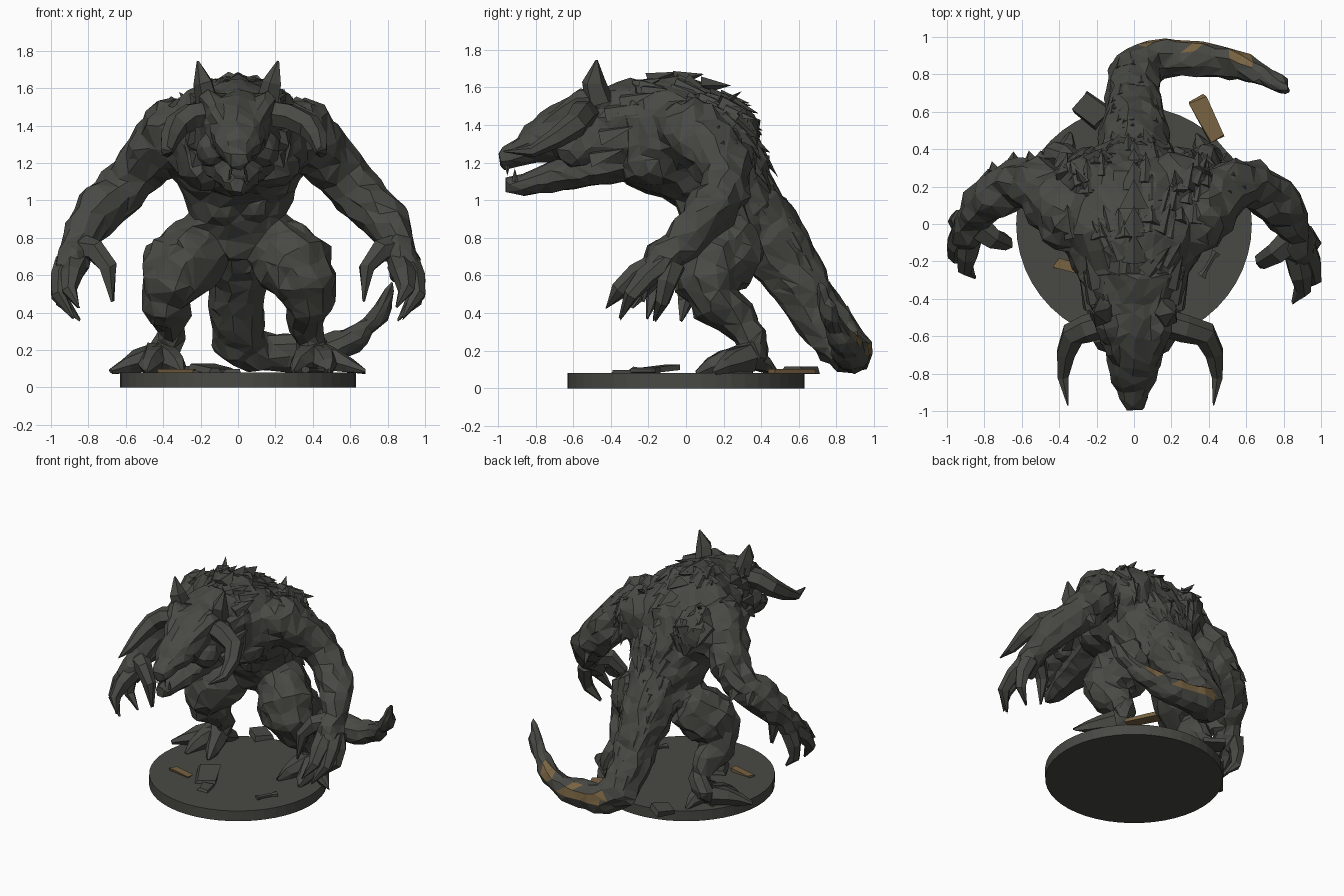
import bpy, bmesh, math, random
from mathutils import Vector, Matrix, noise

if "Cube" in bpy.data.objects:
    bpy.data.objects.remove(bpy.data.objects["Cube"])

random.seed(7)


def material(name, rgb):
    m = bpy.data.materials.new(name)
    m.diffuse_color = (*rgb, 1)
    m.use_nodes = True
    m.node_tree.nodes["Principled BSDF"].inputs["Base Color"].default_value = m.diffuse_color
    return m


GREY = material("dark_grey", (0.066, 0.066, 0.058))
BROWN = material("rust_brown", (0.19, 0.125, 0.055))


def finish(bm, name, mat=GREY):
    bmesh.ops.recalc_face_normals(bm, faces=bm.faces)
    me = bpy.data.meshes.new(name)
    bm.to_mesh(me)
    bm.free()
    ob = bpy.data.objects.new(name, me)
    bpy.context.collection.objects.link(ob)
    me.materials.append(mat)
    return ob


def tube(bm, pts, n=8, ref=(1, 0, 0)):
    """Closed tube through points (x, y, z, half_width[, half_height])."""
    cs = [Vector(p[:3]) for p in pts]
    side, rings = Vector(ref), []
    for i, p in enumerate(pts):
        t = (cs[min(i + 1, len(cs) - 1)] - cs[max(i - 1, 0)]).normalized()
        side = (side - t * side.dot(t)).normalized()
        up = t.cross(side)
        ring = []
        for k in range(n):
            a = 2 * math.pi * (k + 0.5) / n
            ring.append(bm.verts.new(cs[i] + side * p[3] * math.cos(a) + up * p[-1] * math.sin(a)))
        rings.append(ring)
    for r, q in zip(rings, rings[1:]):
        for k in range(n):
            bm.faces.new((r[k], r[(k + 1) % n], q[(k + 1) % n], q[k]))
    bm.faces.new(rings[0][::-1])
    bm.faces.new(rings[-1])


def blob(bm, c, r):
    bmesh.ops.create_icosphere(bm, subdivisions=2, radius=1,
                               matrix=Matrix.Translation(c) @ Matrix.Diagonal((*r, 1)))


def spike(bm, base, direction, length, width, normal):
    """Flat four-sided tuft or thorn."""
    d, nrm = Vector(direction).normalized(), Vector(normal)
    s = d.cross(nrm).normalized()
    u, b = s.cross(d).normalized(), Vector(base)
    ring = [bm.verts.new(b + o) for o in (s * width, u * width * .6, -s * width, -u * width * .6)]
    tip = bm.verts.new(b + d * length)
    for k in range(4):
        bm.faces.new((ring[k], ring[(k + 1) % 4], tip))
    bm.faces.new(ring[::-1])


def flip(pts, s):
    return [(p[0] * s, *p[1:]) for p in pts]


def bake(ob):
    dg = bpy.context.evaluated_depsgraph_get()
    me = bpy.data.meshes.new_from_object(ob.evaluated_get(dg))
    ob.modifiers.clear()
    ob.data = me


def sculpt(ob, voxel, target, amount):
    """Fuse the overlapping shapes, crumple them, and cut down to facets."""
    m = ob.modifiers.new("fuse", 'REMESH')
    m.mode, m.voxel_size = 'VOXEL', voxel
    bake(ob)
    normals = [v.normal.copy() for v in ob.data.vertices]
    for v, nr in zip(ob.data.vertices, normals):
        v.co += nr * amount * (noise.noise(v.co * 8) + 0.5 * noise.noise(v.co * 16))
    m = ob.modifiers.new("facets", 'DECIMATE')
    m.ratio = min(1, target / (2 * len(ob.data.polygons)))
    bake(ob)
    ob.data.materials.clear()
    ob.data.materials.append(GREY)
    ob.data.polygons.foreach_set("use_smooth", [False] * len(ob.data.polygons))
    ob.data.update()


def arm_path(pts, s):
    # the left arm is held a little further back
    return [(p[0] * s, p[1] + (0 if s > 0 else .12 * max(0, (1.1 - p[2]) / .6)), *p[2:]) for p in pts]


# Round base
bm = bmesh.new()
bmesh.ops.create_cone(bm, cap_ends=True, segments=48, radius1=.63, radius2=.63, depth=.08,
                      matrix=Matrix.Translation((0, 0, .04)))
finish(bm, "base_disc")

# Torso, arms and legs
bm = bmesh.new()
tube(bm, [(0, -.32, 1.35, .29, .27), (0, -.1, 1.35, .39, .33), (0, .08, 1.28, .41, .33),
          (0, .2, 1.08, .31, .27), (0, .27, .9, .25, .24), (0, .33, .76, .21, .2)], 12)
for s in (1, -1):
    blob(bm, (.17 * s, -.2, 1.2), (.17, .14, .14))      # chest
    blob(bm, (.35 * s, .04, 1.36), (.17, .2, .19))      # shoulder
    blob(bm, (.24 * s, .22, 1.33), (.18, .17, .2))      # shoulder blade
    blob(bm, (.08 * s, .03, .98), (.1, .08, .1))        # belly
    tube(bm, arm_path([(.3, .02, 1.35, .17), (.42, .11, 1.29, .17), (.54, .22, 1.15, .145),
                       (.64, .21, 1.04, .13), (.73, .14, .96, .135), (.82, .04, .85, .115),
                       (.87, -.05, .75, .09), (.88, -.12, .68, .1), (.88, -.18, .61, .085)], s), 9, (0, 1, 0))
    tube(bm, flip([(.15, .3, .79, .16), (.23, .22, .73, .19), (.31, .15, .65, .215), (.365, .12, .54, .17),
                   (.385, .16, .45, .13), (.36, .27, .37, .1), (.37, .35, .27, .08),
                   (.4, .35, .18, .085), (.43, .29, .13, .065)], s), 10)
body = finish(bm, "body")
sculpt(body, .022, 2000, .024)

# Tail with rusty patches along the outside of the bend
bm = bmesh.new()
tube(bm, [(0, .3, .95, .22), (0, .45, .78, .2), (0, .58, .6, .165), (0, .7, .4, .15), (.01, .81, .25, .145),
          (.12, .88, .19, .115), (.3, .89, .18, .1), (.5, .865, .2, .085), (.65, .815, .28, .07),
          (.76, .755, .4, .05), (.83, .71, .57, .012)], 9)
tail = finish(bm, "tail")
sculpt(tail, .018, 700, .02)
tail.data.materials.append(BROWN)
for f in tail.data.polygons:
    c = f.center
    if (.06 < c.x < .4 and f.normal.y > .6 and .16 < c.z < .28) or \
            (.53 < c.x < .62 and f.normal.y > .3 and f.normal.z > .2):
        f.material_index = 1

# Head: skull, brows and cheeks
bm = bmesh.new()
tube(bm, [(0, -.25, 1.37, .31, .28), (0, -.45, 1.36, .24, .25), (0, -.6, 1.365, .185, .2),
          (0, -.73, 1.335, .145, .145), (0, -.87, 1.26, .1, .085), (0, -.985, 1.215, .045, .05)], 10)
for s in (1, -1):
    tube(bm, flip([(.05, -.84, 1.32, .035), (.1, -.7, 1.44, .05), (.15, -.55, 1.53, .06), (.17, -.42, 1.55, .05)], s), 6)
    blob(bm, (.14 * s, -.58, 1.27), (.08, .12, .1))
sculpt(finish(bm, "head"), .016, 600, .018)

# Lower jaw
bm = bmesh.new()
tube(bm, [(0, -.3, 1.22, .22, .12), (0, -.55, 1.16, .16, .1), (0, -.74, 1.12, .115, .085),
          (0, -.87, 1.08, .075, .06), (0, -.96, 1.08, .045, .045)], 8)
sculpt(finish(bm, "lower_jaw"), .016, 220, .012)

# Teeth, ears and horns
bm = bmesh.new()
for s in (1, -1):
    spike(bm, (.035 * s, -.95, 1.19), (0, 0, -1), .06, .016, (s, 0, 0))
    spike(bm, (.045 * s, -.91, 1.1), (0, 0, 1), .07, .018, (s, 0, 0))
finish(bm, "teeth")

bm = bmesh.new()
for s in (1, -1):
    tube(bm, flip([(.16, -.46, 1.52, .065, .08), (.185, -.49, 1.63, .055, .065), (.215, -.475, 1.745, .006)], s), 5)
finish(bm, "ears")

bm = bmesh.new()
for s in (1, -1):
    ox = .06 if s < 0 else 0
    tube(bm, [(s * (x - ox * k), y, z, r) for x, y, z, r, k in (
        (.13, -.52, 1.47, .075, 0), (.27, -.56, 1.45, .075, .3), (.38, -.59, 1.4, .07, .9),
        (.43, -.69, 1.33, .055, 1.1), (.445, -.82, 1.26, .033, 1.1), (.425, -.97, 1.26, .004, 1.2))], 6, (0, 0, 1))
finish(bm, "horns")

# Fingers and toes with hooked claws
bm = bmesh.new()
fingers = [[(.91, -.11, .67, .07), (.95, -.21, .59, .06), (.96, -.29, .5, .045), (.88, -.35, .37, .006)],
           [(.87, -.15, .66, .07), (.89, -.27, .6, .06), (.9, -.35, .52, .045), (.85, -.42, .43, .006)],
           [(.91, -.07, .66, .07), (.945, -.1, .56, .055), (.94, -.13, .46, .042), (.85, -.17, .36, .006)],
           [(.84, -.08, .74, .08), (.76, -.15, .73, .065), (.69, -.19, .64, .05), (.67, -.23, .46, .006)]]
toes = [[(.4, .33, .16, .09), (.35, .22, .14, .07), (.32, .14, .115, .05), (.3, .06, .085, .01)],
        [(.43, .33, .16, .09), (.46, .2, .14, .07), (.48, .13, .115, .05), (.49, .06, .085, .01)],
        [(.44, .33, .16, .08), (.53, .25, .14, .065), (.6, .2, .115, .045), (.68, .15, .085, .01)],
        [(.38, .36, .16, .07), (.35, .43, .12, .045), (.34, .48, .085, .01)]]
for s in (1, -1):
    for f in fingers:
        tube(bm, arm_path(f, s), 6, (0, 1, 0))
    for t in toes:
        tube(bm, flip(t, s), 6, (0, 0, 1))
for v in bm.verts:
    v.co += Vector([random.uniform(-.007, .007) for _ in range(3)])
finish(bm, "claws")

# Shaggy overlapping tufts on the back, shoulders and neck
bm = bmesh.new()
back = [f for f in body.data.polygons
        if f.center.z > 1.0 and f.center.y > -.3 and abs(f.center.x) < .4
        and f.normal.y * .8 + f.normal.z > .3]
for f in random.sample(back, min(70, len(back))):
    nr = f.normal
    flow = Vector((f.center.x * .4, 1, -.7))
    flow = (flow - nr * flow.dot(nr)).normalized()
    spike(bm, f.center - nr * .02 - flow * .05, flow + nr * .12, random.uniform(.13, .2),
          random.uniform(.05, .075), nr)
# A few tufts down the elbows and the tail root
rest = [f for f in body.data.polygons if .5 < abs(f.center.x) < .8 and f.center.z > .95 and f.normal.y > .3]
rest += [f for f in tail.data.polygons if f.center.z > .4 and f.center.x < .3 and f.normal.y > .1]
for f in random.sample(rest, min(22, len(rest))):
    spike(bm, f.center - f.normal * .02, Vector((0, .5, -.8)) + f.normal * .1, .12, .05, f.normal)
finish(bm, "fur_tufts")

# Spine crest and mane behind the brows
bm = bmesh.new()
for y, z, dy, dz in ((-.32, 1.58, 1, .5), (-.2, 1.63, 1, .35), (-.06, 1.64, 1, .2), (.08, 1.61, 1, .0),
                     (.18, 1.54, 1, -.15), (.26, 1.43, 1, -.4), (.31, 1.33, .9, -.5), (.34, 1.22, .8, -.7)):
    spike(bm, (0, y, z), (0, dy, dz), .16, .08, (0, .5, 1))
for s in (1, -1):
    for x, y, z in ((.1, -.48, 1.54), (.21, -.42, 1.46), (.23, -.45, 1.34), (.2, -.5, 1.22), (.2, -.34, 1.52), (.06, -.4, 1.55)):
        spike(bm, (x * s, y, z), (.35 * s, 1, .3), .19, .065, (s * x, 0, .2))
finish(bm, "mane_crest")


def slab(bm, c, size, angle, tilt=0):
    mat = (Matrix.Translation(c) @ Matrix.Rotation(angle, 4, 'Z') @ Matrix.Rotation(tilt, 4, 'X')
           @ Matrix.Diagonal((*size, 1)))
    for v in bmesh.ops.create_cube(bm, size=1, matrix=mat)["verts"]:
        v.co += Vector((random.uniform(-.015, .015), random.uniform(-.015, .015), 0))


# Debris on the base
bm = bmesh.new()
slab(bm, (.39, .56, .09), (.1, .24, .025), .5)
slab(bm, (-.33, -.23, .087), (.18, .06, .02), -.2)
finish(bm, "broken_planks", BROWN)

bm = bmesh.new()
slab(bm, (-.14, -.17, .1), (.15, .24, .03), .5, .1)
slab(bm, (-.23, .61, .095), (.16, .13, .04), -.6)
slab(bm, (-.05, -.33, .088), (.08, .12, .02), .2)
finish(bm, "stone_slabs")

bm = bmesh.new()
tube(bm, [(.36, -.28, .095, .03, .02), (.38, -.25, .095, .015), (.42, -.18, .095, .015), (.44, -.15, .095, .03, .02)], 6)
finish(bm, "bone")
